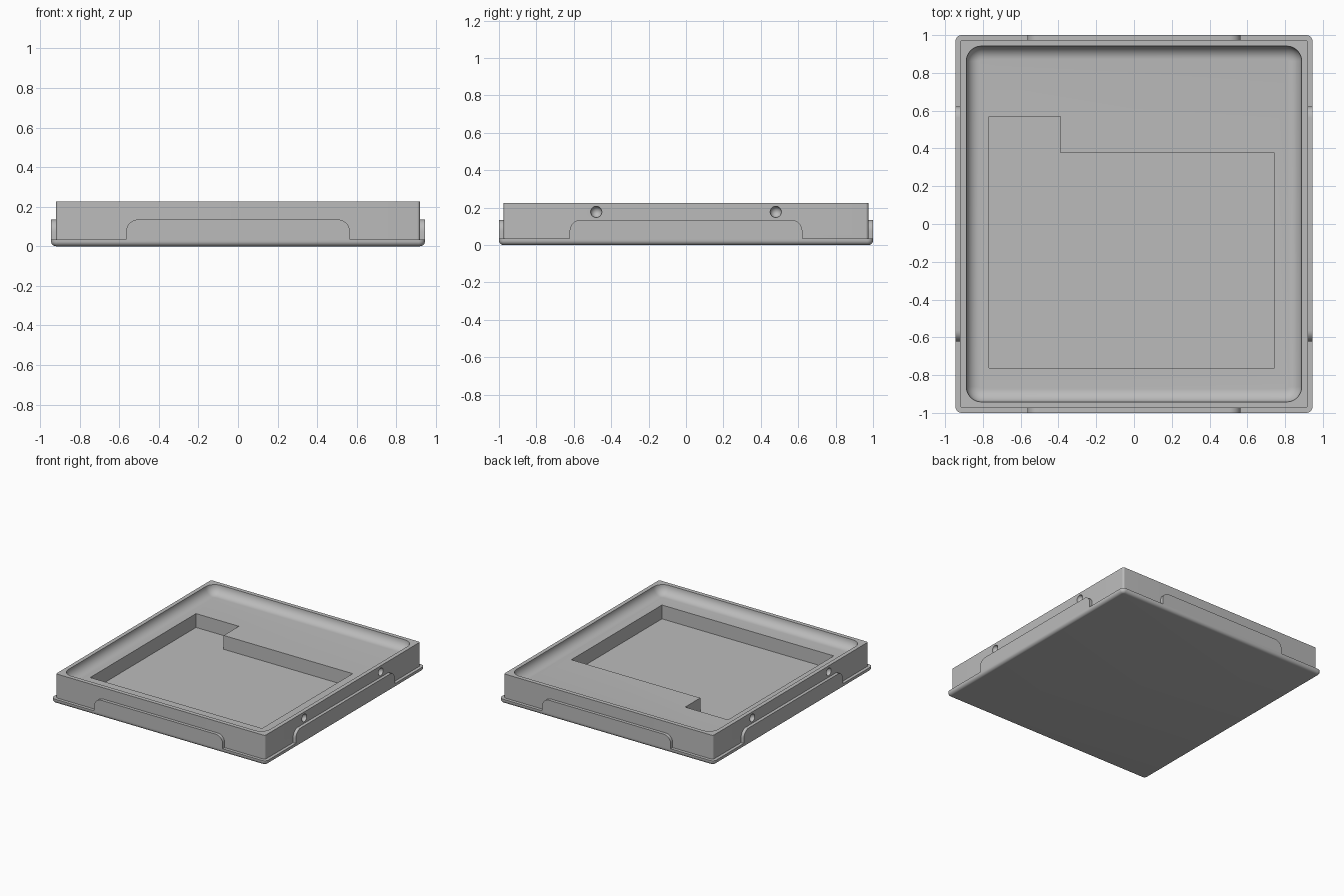
import bpy, bmesh, math
from mathutils import Matrix, Vector

if "Cube" in bpy.data.objects:
    bpy.data.objects.remove(bpy.data.objects["Cube"])

grey = bpy.data.materials.new("light grey plastic")
grey.diffuse_color = (0.5, 0.5, 0.5, 1)
grey.use_nodes = True
grey.node_tree.nodes["Principled BSDF"].inputs["Base Color"].default_value = grey.diffuse_color


def rounded_rect(hx, hy, r, z, seg=8):
    pts = []
    for k, (sx, sy) in enumerate([(1, 1), (-1, 1), (-1, -1), (1, -1)]):
        for i in range(seg + 1):
            a = math.radians(90 * k + 90 * i / seg)
            pts.append((sx * (hx - r) + r * math.cos(a),
                        sy * (hy - r) + r * math.sin(a), z))
    return pts


def finish(name, bm):
    bmesh.ops.recalc_face_normals(bm, faces=bm.faces)
    me = bpy.data.meshes.new(name)
    bm.to_mesh(me)
    bm.free()
    me.materials.append(grey)
    ob = bpy.data.objects.new(name, me)
    bpy.context.collection.objects.link(ob)
    return ob


def smooth(ob):
    bpy.ops.object.select_all(action='DESELECT')
    ob.select_set(True)
    bpy.context.view_layer.objects.active = ob
    bpy.ops.object.shade_smooth_by_angle(angle=math.radians(30))


def add_prism(bm, pts, offset):
    face = bm.faces.new([bm.verts.new(p) for p in pts])
    ext = bmesh.ops.extrude_face_region(bm, geom=[face])
    bmesh.ops.translate(bm, vec=offset, verts=[
        v for v in ext["geom"] if isinstance(v, bmesh.types.BMVert)])


# Tray shell: rounded base flange, wall, rim and coved recess, lofted as rings
W, D, FLANGE, TOP = 0.945, 1.0, 0.035, 0.225
rings = []
for i in range(7):
    a = math.radians(15 * i)
    inset = 0.025 * (1 - math.sin(a))
    rings.append(rounded_rect(W - inset, D - inset, 0.032 - inset,
                              0.025 * (1 - math.cos(a))))
rings.append(rounded_rect(W, D, 0.032, FLANGE))
rings.append(rounded_rect(W - 0.025, D - 0.025, 0.015, FLANGE))
rings.append(rounded_rect(W - 0.025, D - 0.025, 0.015, TOP))
for i in range(10):
    a = math.radians(10 * i)
    inset = 0.07 * (1 - math.cos(a))
    rings.append(rounded_rect(0.888 - inset, 0.942 - inset, 0.08 - inset,
                              TOP - 0.07 * math.sin(a)))
bm = bmesh.new()
loops = [[bm.verts.new(p) for p in ring] for ring in rings]
n = len(loops[0])
for a, b in zip(loops, loops[1:]):
    for i in range(n):
        j = (i + 1) % n
        bm.faces.new((a[i], a[j], b[j], b[i]))
bm.faces.new(loops[0])
bm.faces.new(loops[-1])
tray = finish("tray", bm)

# Cutter: stepped pocket in the floor and round dimples on the two long sides
bm = bmesh.new()
pocket = [(-0.767, -0.762), (0.745, -0.762), (0.745, 0.377),
          (-0.39, 0.377), (-0.39, 0.568), (-0.767, 0.568)]
add_prism(bm, [(x, y, 0.045) for x, y in pocket], Vector((0, 0, 0.15)))
for sx in (-1, 1):
    for y in (-0.48, 0.48):
        bmesh.ops.create_uvsphere(
            bm, u_segments=32, v_segments=16, radius=0.03,
            matrix=Matrix.Translation((sx * (W - 0.025), y, 0.177)))
cutter = finish("cutter", bm)
cutter.hide_render = True
mod = tray.modifiers.new("cut", 'BOOLEAN')
mod.operation = 'DIFFERENCE'
mod.solver = 'EXACT'
mod.object = cutter
bpy.context.view_layer.objects.active = tray
bpy.ops.object.modifier_apply(modifier=mod.name)
bpy.data.objects.remove(cutter)
smooth(tray)


# Raised side tabs with rounded upper corners, flush with the flange
def tab(name, half, dist, angle):
    r, top = 0.06, 0.135
    pts = [(-half, FLANGE), (half, FLANGE)]
    for s, start in ((1, 0), (-1, 90)):
        for i in range(9):
            a = math.radians(start + 90 * i / 8)
            pts.append((s * (half - r) + r * math.cos(a),
                        top - r + r * math.sin(a)))
    bm = bmesh.new()
    add_prism(bm, [(x, -dist, z) for x, z in pts], Vector((0, 0.028, 0)))
    bm.transform(Matrix.Rotation(math.radians(angle), 4, 'Z'))
    smooth(finish(name, bm))


for name, half, dist, angle in (("front_tab", 0.565, D, 0),
                                ("right_tab", 0.622, W, 90),
                                ("back_tab", 0.565, D, 180),
                                ("left_tab", 0.622, W, 270)):
    tab(name, half, dist, angle)
